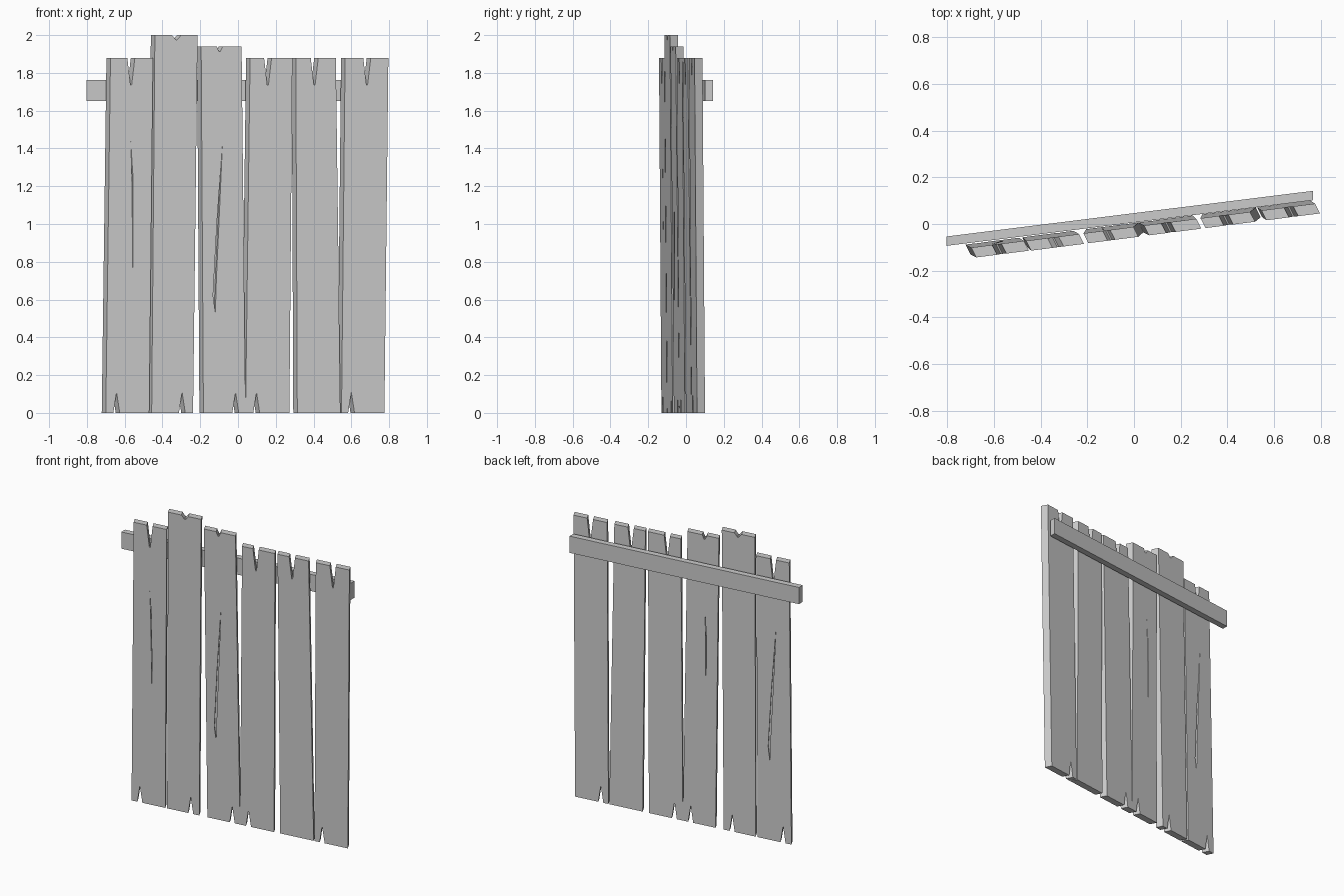
import bpy, bmesh

if "Cube" in bpy.data.objects:
    bpy.data.objects.remove(bpy.data.objects["Cube"])

THICK = 0.042


def place(x, z, d):
    """Fence skew: x, z on the front face, d = depth behind it."""
    return (x - 0.51 * d, -0.0406 + 0.128 * x - 0.0085 * z + d, z)


def prism(name, outline, d0, d1):
    bm = bmesh.new()
    front = [bm.verts.new(place(x, z, d0)) for x, z in outline]
    back = [bm.verts.new(place(x, z, d1)) for x, z in outline]
    n = len(outline)
    bm.faces.new(front)
    bm.faces.new(back[::-1])
    for i in range(n):
        j = (i + 1) % n
        bm.faces.new((front[j], front[i], back[i], back[j]))
    bmesh.ops.recalc_face_normals(bm, faces=bm.faces[:])
    me = bpy.data.meshes.new(name)
    bm.to_mesh(me)
    bm.free()
    ob = bpy.data.objects.new(name, me)
    bpy.context.collection.objects.link(ob)
    return ob


def carve(ob, outline, d0, d1):
    """Cut a shallow groove into one face of a plank."""
    cutter = prism("groove_cutter", outline, d0, d1)
    cutter.hide_render = True
    mod = ob.modifiers.new("groove", 'BOOLEAN')
    mod.operation = 'DIFFERENCE'
    mod.solver = 'EXACT'
    mod.object = cutter
    dg = bpy.context.evaluated_depsgraph_get()
    me = bpy.data.meshes.new_from_object(ob.evaluated_get(dg))
    ob.modifiers.clear()
    ob.data = me
    bpy.data.objects.remove(cutter)


# Planks: bottom left/right, top left/right, height,
# top notch (x, half width, tip z), bottom notch x
PLANKS = [
    (-.700, -.470, -.675, -.450, 1.88, (-.566, .020, 1.735), -.643),
    (-.457, -.238, -.440, -.214, 2.00, (-.325, .024, 1.975), -.296),
    (-.183, .040, -.195, .019, 1.94, (-.097, .016, 1.912), -.013),
    (.040, .272, .064, .288, 1.88, (.158, .020, 1.735), .098),
    (.314, .542, .306, .518, 1.88, (.405, .020, 1.735), None),
    (.548, .775, .567, .796, 1.88, (.683, .020, 1.735), .600),
]
planks = []
for i, (bl, br, tl, tr, h, (nx, nw, nz), bx) in enumerate(PLANKS):
    pts = [(bl, 0)]
    if bx is not None:
        pts += [(bx - .017, 0), (bx, .11), (bx + .017, 0)]
    pts += [(br, 0), (tr, h), (nx + nw, h), (nx + .003, nz),
            (nx - .003, nz), (nx - nw, h), (tl, h)]
    planks.append(prism(f"plank_{i + 1}", pts, 0, THICK))

# Cracks: a wide and a thin one, swapped on the backs of the two planks
wide = [(.013, 1.43), (-.017, 1.0), (-.037, .62), (-.025, .53),
        (-.019, .72), (-.006, 1.0)]
thin = [(.007, 1.44), (.013, 1.25), (.018, .75), (.019, 1.25)]
for plank, cx, front, rear in ((planks[0], -.575, thin, wide),
                               (planks[2], -.095, wide, thin)):
    carve(plank, [(cx + x, z) for x, z in front], -.03, .012)
    carve(plank, [(cx - x, z) for x, z in rear], THICK - .012, THICK + .03)

# Rail behind the planks
bm = bmesh.new()
bmesh.ops.create_cube(bm, size=1)
for v in bm.verts:
    x = -.018 + v.co.x * 1.568
    v.co = (x, .0265 + .1245 * x + v.co.y * .04, 1.706 + v.co.z * .112)
me = bpy.data.meshes.new("rail")
bm.to_mesh(me)
bm.free()
bpy.context.collection.objects.link(bpy.data.objects.new("rail", me))
